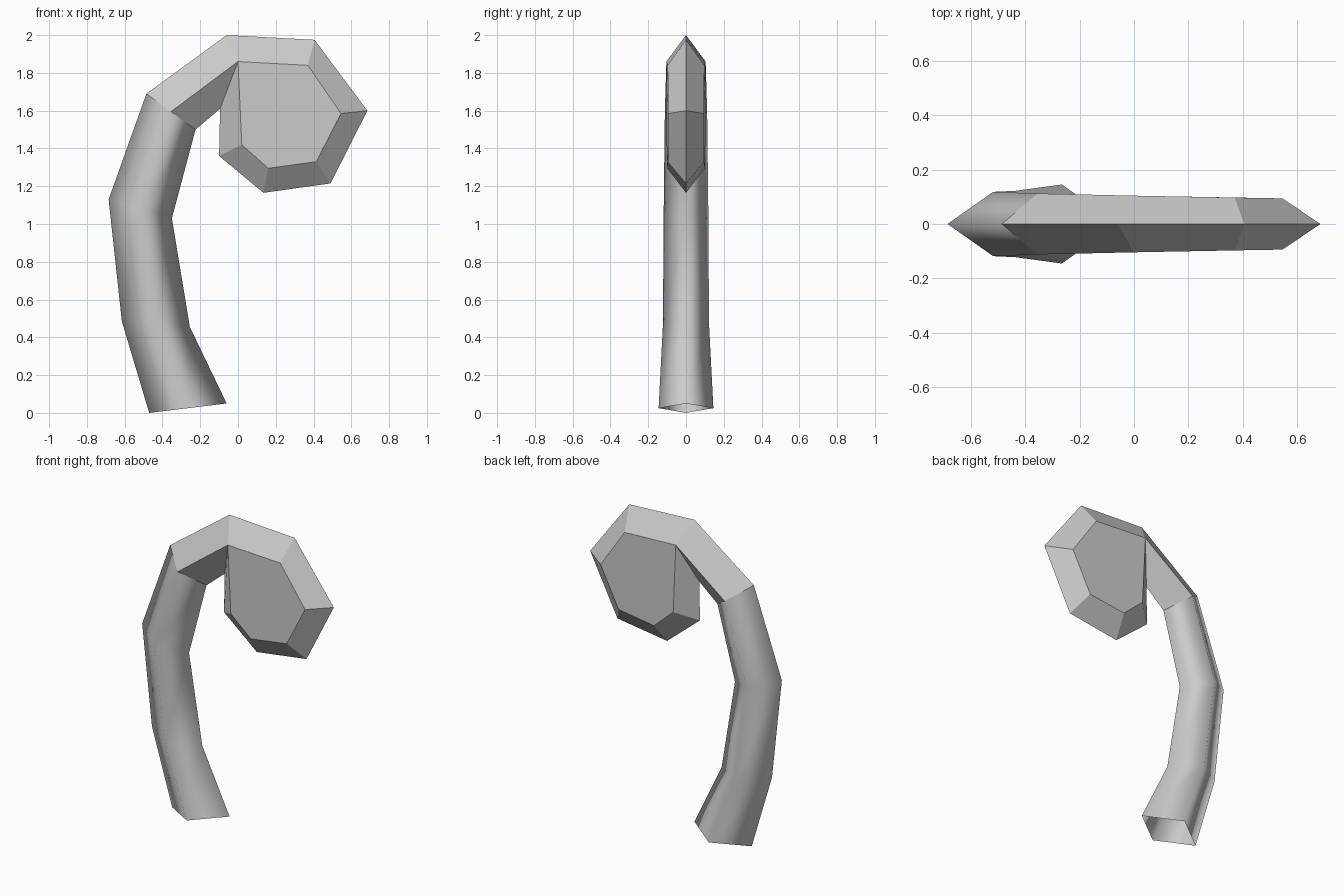
import bpy
import bmesh

cube = bpy.data.objects.get("Cube")
if cube:
    bpy.data.objects.remove(cube, do_unlink=True)

grey = bpy.data.materials.new("plain_grey")
grey.use_nodes = True
grey.diffuse_color = (0.6, 0.6, 0.6, 1)
grey.node_tree.nodes["Principled BSDF"].inputs["Base Color"].default_value = (0.6, 0.6, 0.6, 1)


def finish(bm, name, smooth):
    bmesh.ops.recalc_face_normals(bm, faces=bm.faces)
    for face in bm.faces:
        face.smooth = smooth
    mesh = bpy.data.meshes.new(name)
    bm.to_mesh(mesh)
    bm.free()
    mesh.materials.append(grey)
    obj = bpy.data.objects.new(name, mesh)
    bpy.context.collection.objects.link(obj)
    return obj


def diamond(bm, outer, inner, half_width, middle=None):
    """Four-sided section: outer edge, front, inner edge, back."""
    mx, mz = middle or ((outer[0] + inner[0]) / 2, (outer[1] + inner[1]) / 2)
    points = [(outer[0], 0, outer[1]), (mx, -half_width, mz),
              (inner[0], 0, inner[1]), (mx, half_width, mz)]
    return [bm.verts.new(p) for p in points]


def bridge(bm, a, b):
    for i in range(4):
        j = (i + 1) % 4
        bm.faces.new((a[i], a[j], b[j], b[i]))


# Stem: open-ended smooth tube with a diamond section
neck = ((-0.485, 1.69), (-0.225, 1.50), 0.112)
sections = [((-0.47, 0.0), (-0.06, 0.05), 0.145),
            ((-0.615, 0.485), (-0.255, 0.455), 0.122),
            ((-0.685, 1.13), (-0.35, 1.03), 0.118),
            neck]
bm = bmesh.new()
rings = [diamond(bm, *s) for s in sections]
for a, b in zip(rings, rings[1:]):
    bridge(bm, a, b)
finish(bm, "stem", True)

# Curled head: flat-faced neck piece leading into a bevelled disc
bm = bmesh.new()
base = diamond(bm, *neck)
top = diamond(bm, (-0.06, 2.0), (-0.095, 1.61), 0.104, (0, 1.86))
bridge(bm, base, top)

# Disc rim: outer point, bevel point, half width
rim = [((0.405, 1.975), (0.37, 1.84), 0.097),
       ((0.685, 1.60), (0.545, 1.585), 0.094),
       ((0.49, 1.215), (0.415, 1.33), 0.096),
       ((0.135, 1.165), (0.16, 1.295), 0.099),
       ((-0.10, 1.36), (0.02, 1.42), 0.102)]
edge, front, back = [top[0]], [top[1]], [top[3]]
for (ox, oz), (mx, mz), w in rim:
    edge.append(bm.verts.new((ox, 0, oz)))
    front.append(bm.verts.new((mx, -w, mz)))
    back.append(bm.verts.new((mx, w, mz)))

# The rim closes against the inner edge of the neck
edge.append(top[2])
front_loop, back_loop = front + [front[0]], back + [back[0]]
for i in range(len(edge) - 1):
    bm.faces.new((edge[i], edge[i + 1], front_loop[i + 1], front_loop[i]))
    bm.faces.new((edge[i + 1], edge[i], back_loop[i], back_loop[i + 1]))
bm.faces.new(front)
bm.faces.new(back[::-1])
finish(bm, "curled_head", False)
